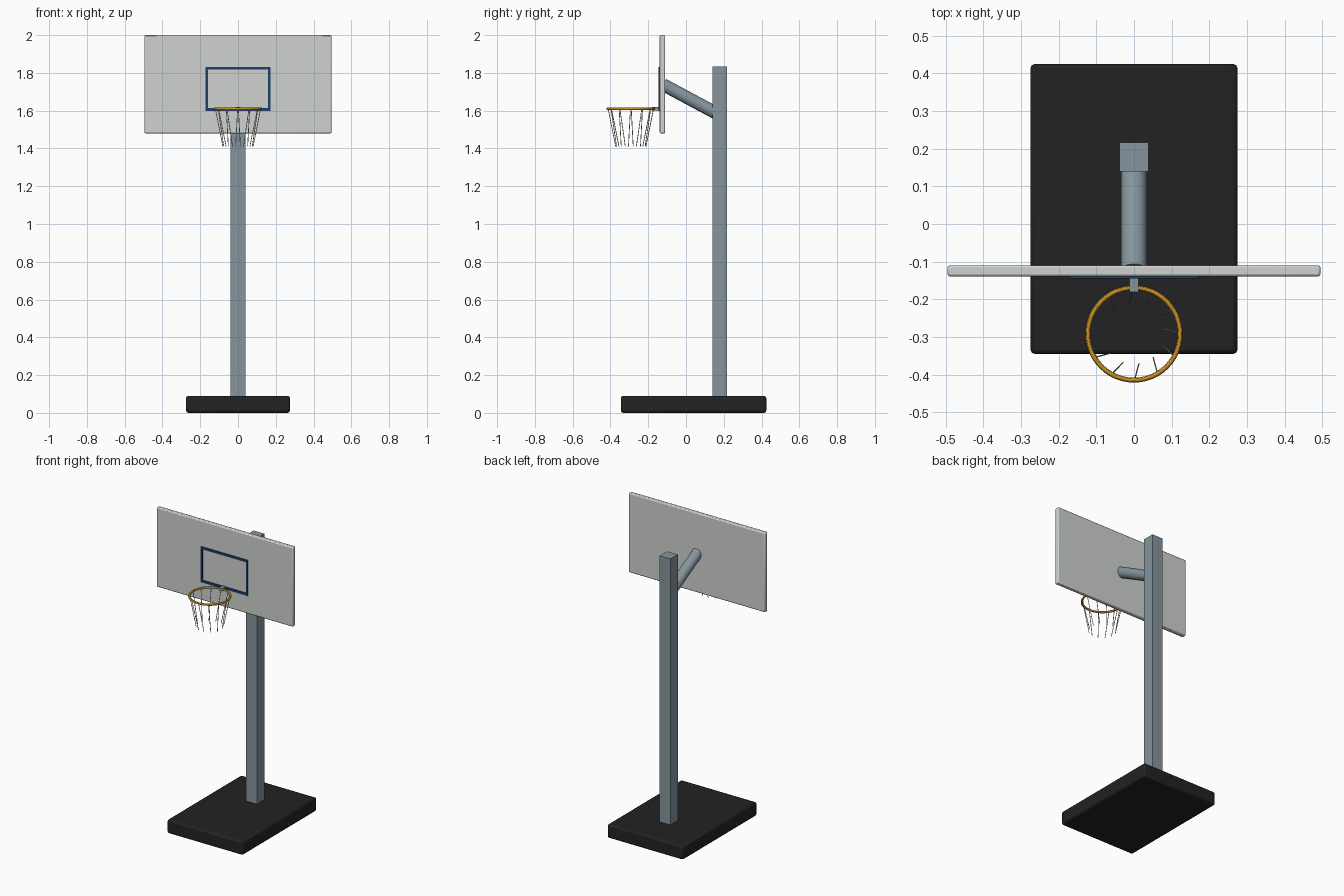
import bpy
import math
from mathutils import Vector

if "Cube" in bpy.data.objects:
    bpy.data.objects.remove(bpy.data.objects["Cube"])


def material(name, rgb):
    m = bpy.data.materials.new(name)
    m.diffuse_color = (*rgb, 1)
    m.use_nodes = True
    m.node_tree.nodes["Principled BSDF"].inputs["Base Color"].default_value = m.diffuse_color
    return m


STEEL = material("blue grey steel", (0.24, 0.30, 0.34))
BLACK = material("black base", (0.016, 0.016, 0.016))
BOARD = material("pale grey board", (0.62, 0.65, 0.62))
NAVY = material("navy marking", (0.012, 0.05, 0.14))
ORANGE = material("amber rim", (0.56, 0.27, 0.02))
CORD = material("off white cord", (0.62, 0.62, 0.58))


def finish(name, mat):
    ob = bpy.context.object
    ob.name = name
    ob.data.materials.append(mat)
    return ob


def box(name, lo, hi, mat, bevel=0, segments=2):
    """Box between two corners, optionally with rounded edges."""
    lo, hi = Vector(lo), Vector(hi)
    bpy.ops.mesh.primitive_cube_add(size=1, location=(lo + hi) / 2)
    ob = finish(name, mat)
    ob.scale = hi - lo
    bpy.ops.object.transform_apply(location=False, rotation=False, scale=True)
    if bevel:
        mod = ob.modifiers.new("rounded edges", 'BEVEL')
        mod.width = bevel
        mod.segments = segments
        bpy.ops.object.shade_smooth_by_angle()
    return ob


def rod(name, a, b, radius, mat, sides):
    """Cylinder running from point a to point b."""
    a, b = Vector(a), Vector(b)
    bpy.ops.mesh.primitive_cylinder_add(
        vertices=sides, radius=radius, depth=(b - a).length, location=(a + b) / 2,
        rotation=(b - a).to_track_quat('Z', 'Y').to_euler())
    ob = finish(name, mat)
    bpy.ops.object.shade_smooth_by_angle()
    return ob


# Base, post and sloping arm
box("base", (-0.275, -0.345, 0), (0.275, 0.425, 0.09), BLACK, 0.012)
box("post", (-0.039, 0.14, 0.08), (0.039, 0.217, 1.835), STEEL)
rod("support_arm", (0, 0.178, 1.577), (0, -0.122, 1.738), 0.034, STEEL, 32)

# Backboard
box("backboard", (-0.495, -0.139, 1.48), (0.495, -0.11, 2.0), BOARD, 0.006)

# Target rectangle raised slightly from the board
for side, x in (("left", -0.165), ("right", 0.165)):
    box("target_" + side, (x - 0.0065, -0.145, 1.60), (x + 0.0065, -0.138, 1.832), NAVY)
for side, z in (("bottom", 1.607), ("top", 1.825)):
    box("target_" + side, (-0.1715, -0.145, z - 0.0075), (0.1715, -0.138, z + 0.0075), NAVY)

# Rim and its bracket
RIM_Y, RIM_Z = -0.292, 1.61
bpy.ops.mesh.primitive_torus_add(
    location=(0, RIM_Y, RIM_Z), major_radius=0.1225, minor_radius=0.0065,
    major_segments=48, minor_segments=12)
finish("rim", ORANGE)
bpy.ops.object.shade_smooth_by_angle()
box("rim_bracket", (-0.012, -0.18, 1.60), (0.012, -0.144, 1.62), STEEL)

# Net: twelve slightly twisted cords tapering inward
for i in range(12):
    top = math.radians(30 * i + 1)
    low = top + math.radians(8)
    rod("net_cord_%02d" % (i + 1),
        (0.12 * math.cos(top), RIM_Y + 0.12 * math.sin(top), RIM_Z),
        (0.081 * math.cos(low), RIM_Y + 0.081 * math.sin(low), 1.41),
        0.002, CORD, 6)
